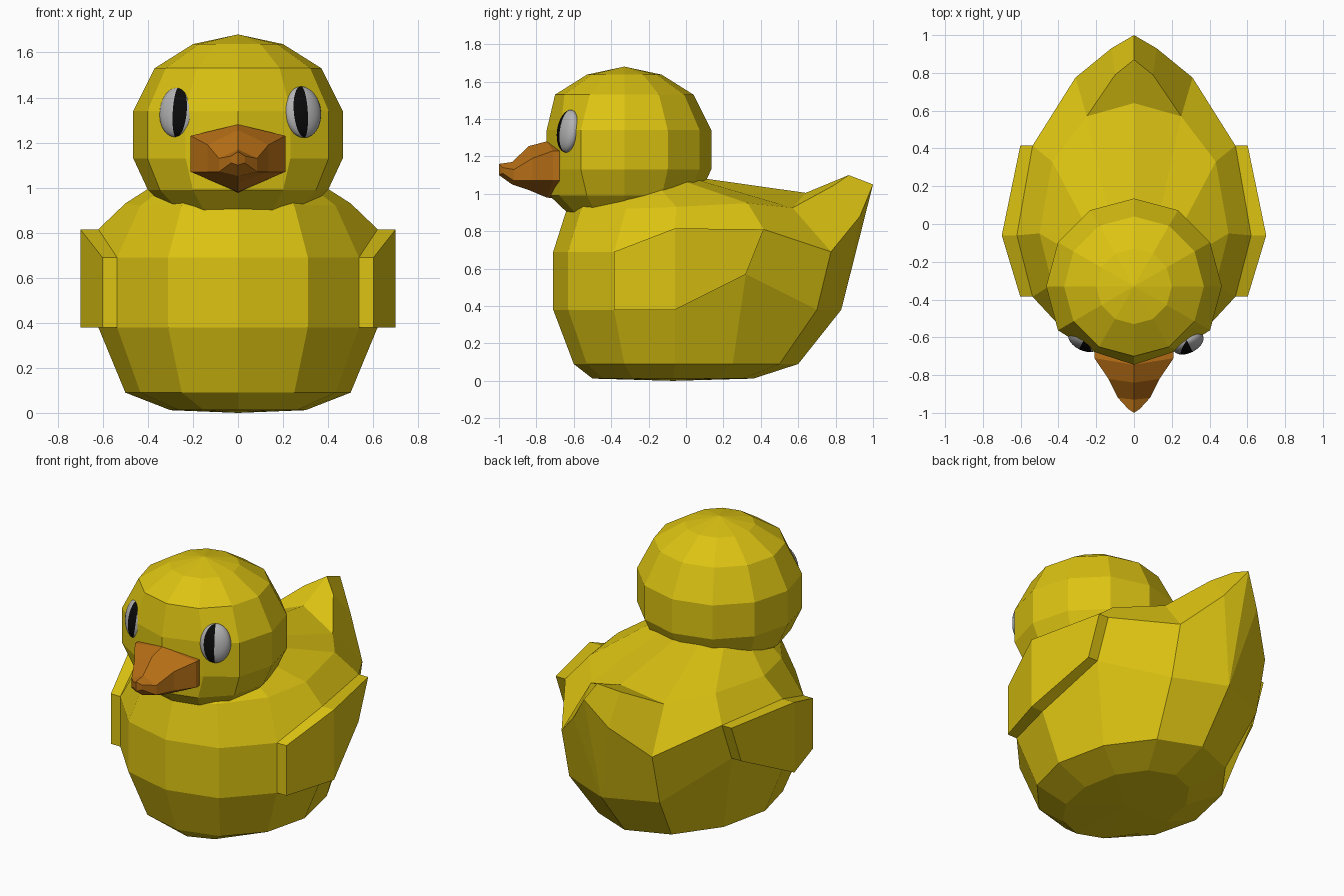
import bpy, bmesh, math
from mathutils import Matrix, Vector

cube = bpy.data.objects.get("Cube")
if cube:
    bpy.data.objects.remove(cube)


def material(name, rgb):
    m = bpy.data.materials.new(name)
    m.use_nodes = True
    m.diffuse_color = (*rgb, 1)
    m.node_tree.nodes["Principled BSDF"].inputs["Base Color"].default_value = (*rgb, 1)
    return m


yellow = material("yellow", (0.72, 0.55, 0.006))
orange = material("orange", (0.48, 0.16, 0.008))
white = material("eye_white", (0.45, 0.45, 0.45))
black = material("black", (0.003, 0.003, 0.003))


def finish(name, bm, mats, mirror=True):
    bmesh.ops.remove_doubles(bm, verts=bm.verts, dist=0.0005)
    if mirror:
        # copy the left half across x = 0
        geo = bmesh.ops.duplicate(bm, geom=bm.verts[:] + bm.edges[:] + bm.faces[:])["geom"]
        for v in geo:
            if isinstance(v, bmesh.types.BMVert):
                v.co.x *= -1
        bmesh.ops.remove_doubles(bm, verts=bm.verts, dist=0.0005)
    bmesh.ops.recalc_face_normals(bm, faces=bm.faces)
    me = bpy.data.meshes.new(name)
    bm.to_mesh(me)
    bm.free()
    for m in mats:
        me.materials.append(m)
    ob = bpy.data.objects.new(name, me)
    bpy.context.collection.objects.link(ob)
    return ob


def face(bm, pts):
    bm.faces.new([bm.verts.new(p) for p in pts])


def loft(bm, rings, skip=()):
    for j in range(len(rings) - 1):
        for i in range(len(rings[j]) - 1):
            if (j, i) not in skip:
                face(bm, [rings[j][i], rings[j][i + 1], rings[j + 1][i + 1], rings[j + 1][i]])


def half_ring(r, ys, zs):
    # seven points from front to back on the left half of a twelve-sided ring
    if not isinstance(zs, list):
        zs = [zs] * 7
    return [Vector((r * math.sin(math.pi * i / 6), ys[i], zs[i])) for i in range(7)]


def round_ys(yc, r):
    return [yc - r * math.cos(math.pi * i / 6) for i in range(7)]


# Body, with a raised tail
low = half_ring(0.62, [-.71, -.63, -.385, -.06, .32, .70, .83],
                [.38, .38, .38, .38, .57, .38, .38])
high = half_ring(0.62, [-.71, -.63, -.385, -.06, .415, .775, 1.0],
                 [.69, .69, .69, .815, .81, .69, 1.05])
shoulder = half_ring(0.5, [-.64, -.56, -.32, -.05, .33, .57, .64],
                     [.91, .92, .92, .93, .95, .925, 1.005])
rings = [
    half_ring(0, [-.07] * 7, 0),
    half_ring(0.3, round_ys(-.07, .43), .012),
    half_ring(0.5, [-.60, -.53, -.33, -.06, .25, .50, .60], .09),
    low, high, shoulder,
    half_ring(0.25, round_ys(-.2, .24), 1.09),
    half_ring(0, [-.2] * 7, 1.1),
]
bm = bmesh.new()
loft(bm, rings, skip=((3, 5), (4, 5)))
tail_side = Vector((.12, .93, .88))
tail_rim = Vector((.1, .79, 1.045))
tail_top = Vector((0, .87, 1.1))
face(bm, [low[5], low[6], tail_side, high[5]])
face(bm, [low[6], high[6], tail_side])
face(bm, [high[5], tail_side, tail_rim, shoulder[5]])
face(bm, [tail_side, high[6], tail_top, tail_rim])
face(bm, [shoulder[5], tail_rim, tail_top, shoulder[6]])
finish("body", bm, [yellow])

# Wings, slabs raised from the sides of the body
for side, label in ((1, "left"), (-1, "right")):
    bm = bmesh.new()
    flip = Matrix.Diagonal((side, 1, 1))
    out = [Vector((.065, 0, 0)), Vector((.08, 0, 0)), Vector((.065, 0, 0))]
    inner = [low[2:5], high[2:5]]
    outer = [[p + o for p, o in zip(row, out)] for row in inner]
    loop = [inner[0], outer[0], outer[1], inner[1], inner[0]]
    loft(bm, [[flip @ p for p in row] for row in loop])
    for k in (0, 2):
        face(bm, [flip @ row[k] for row in loop[:4]])
    finish(label + "_wing", bm, [yellow], mirror=False)

# Head, slightly flattened where the face is
head = []
for z, r in ((1.68, 0), (1.637, .2), (1.53, .37), (1.34, .465),
             (1.13, .465), (.99, .4), (.895, .3), (.87, 0)):
    ys = round_ys(-.33, r)
    if r > .45:
        ys[0], ys[1] = -.745, -.67
    head.append(half_ring(r, ys, z))
bm = bmesh.new()
loft(bm, head)
finish("head", bm, [yellow])

# Beak: half sections from the top ridge round to the underside
sections = []
for y, y_side, w, top, hi, lo, bottom in (
        (-.65, -.6, .21, 1.28, 1.23, 1.07, .97),
        (-.745, -.71, .21, 1.28, 1.23, 1.07, .98),
        (-.84, -.82, .135, 1.255, 1.19, 1.07, 1.02),
        (-.93, -.92, .085, 1.17, 1.13, 1.07, 1.05),
        (-1.0, -.98, .03, 1.16, 1.14, 1.11, 1.1)):
    sections.append([Vector((0, y, top)), Vector((w, y_side, hi)),
                     Vector((w, y_side, lo)), Vector((0, y, bottom))])
bm = bmesh.new()
loft(bm, sections)
face(bm, sections[0])
face(bm, sections[-1])
finish("beak", bm, [orange])

# Eyes with slit pupils on the inner half
for side, label, x, y in ((1, "left", .287, -.63), (-1, "right", .267, -.617)):
    bm = bmesh.new()
    bmesh.ops.create_uvsphere(bm, u_segments=24, v_segments=16, radius=1)
    for f in bm.faces:
        c = f.calc_center_median()
        angle = math.degrees(math.atan2(-c.x, -c.y))
        f.material_index = 1 if 0 < angle < 45 else 0
        f.smooth = True
    bm.transform(Matrix.Diagonal((side, 1, 1, 1))
                 @ Matrix.Translation((x, y, 1.335))
                 @ Matrix.Rotation(math.radians(27), 4, 'Z')
                 @ Matrix.Rotation(-.15, 4, 'X')
                 @ Matrix.Diagonal((.088, .05, .115, 1)))
    finish(label + "_eye", bm, [white, black], mirror=False)
